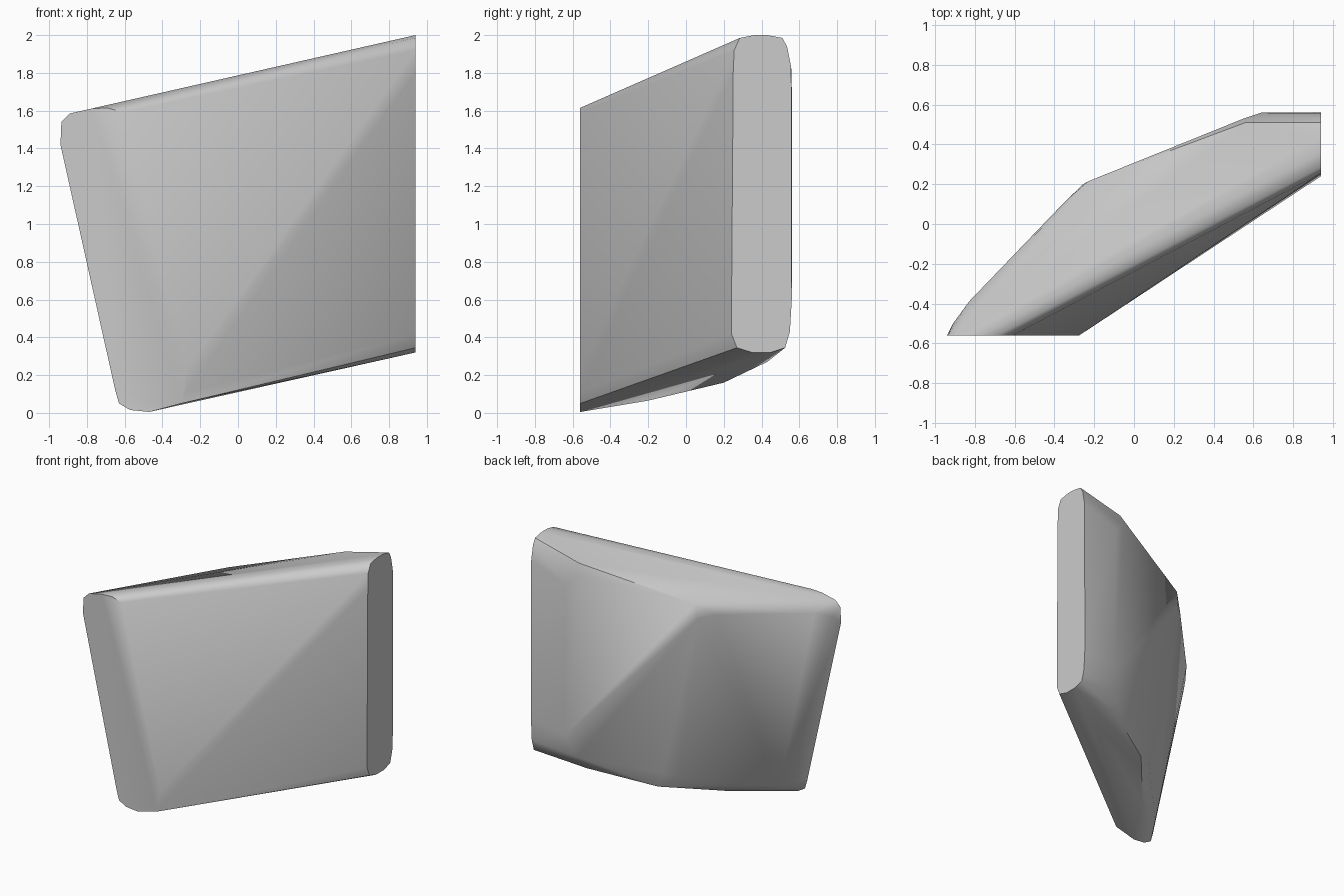
import bpy
import bmesh
from math import radians

cube = bpy.data.objects.get("Cube")
if cube:
    bpy.data.objects.remove(cube)

stone = bpy.data.materials.new("plain_grey")
stone.use_nodes = True
grey = (0.6, 0.6, 0.6, 1)
stone.diffuse_color = grey
stone.node_tree.nodes["Principled BSDF"].inputs["Base Color"].default_value = grey

# Flat front end, as (x, z)
front_end = [(-.94, 1.42), (-.935, 1.54), (-.89, 1.585), (-.78, 1.61),
             (-.69, 1.615), (-.61, 1.59), (-.275, .22), (-.275, .11),
             (-.30, .05), (-.47, .005), (-.57, .015), (-.63, .05), (-.65, .12)]
# Flat side end, as (y, z)
side_end = [(.24, .42), (.27, .345), (.35, .32), (.45, .32), (.525, .345),
            (.55, .43), (.56, .6), (.557, 1.83), (.535, 1.94), (.51, 1.985),
            (.43, 2), (.36, 2), (.285, 1.985), (.255, 1.92), (.25, 1.8)]
# Rounded corners of the faceted back, upper then lower
back_corners = [(.56, .51, 1.89), (.55, .53, 1.81), (.64, .56, 1.72),
                (-.23, .215, 1.67), (-.25, .205, 1.56), (-.34, .12, 1.58),
                (-.83, -.39, 1.53), (-.91, -.50, 1.48),
                (.55, .43, .27), (.58, .51, .38), (.65, .553, .55),
                (.10, .20, .16), (.05, .21, .28), (-.03, .13, .24),
                (-.25, -.20, .065), (-.53, -.39, .11)]

# One convex block stretched over the two ends and the back corners
bm = bmesh.new()
points = [(x, -.56, z) for x, z in front_end]
points += [(.94, y, z) for y, z in side_end] + back_corners
for point in points:
    bm.verts.new(point)
hull = bmesh.ops.convex_hull(bm, input=bm.verts)
loose = {v for v in hull["geom_interior"] + hull["geom_unused"]
         if isinstance(v, bmesh.types.BMVert) and not v.link_faces}
bmesh.ops.delete(bm, geom=list(loose), context="VERTS")
bmesh.ops.dissolve_limit(bm, angle_limit=radians(1), verts=bm.verts, edges=bm.edges)
bmesh.ops.recalc_face_normals(bm, faces=bm.faces)

mesh = bpy.data.meshes.new("angled_block")
bm.to_mesh(mesh)
bm.free()
mesh.materials.append(stone)
block = bpy.data.objects.new("angled_block", mesh)
bpy.context.collection.objects.link(block)

# Soft facets with crisp end edges
bpy.ops.object.select_all(action="DESELECT")
block.select_set(True)
bpy.context.view_layer.objects.active = block
bpy.ops.object.shade_smooth_by_angle(angle=radians(40))
